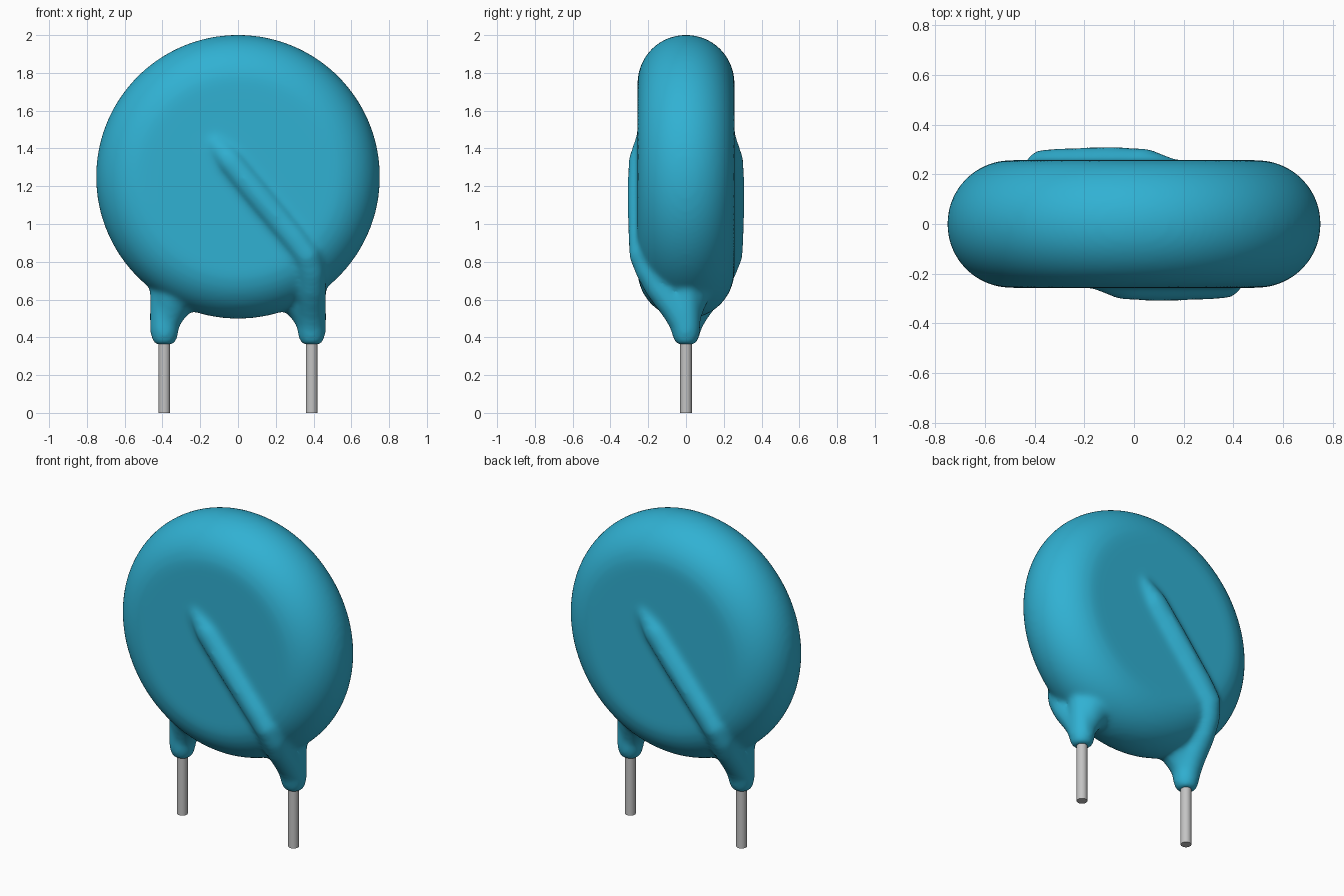
import bpy, bmesh, math
from mathutils import Matrix

cube = bpy.data.objects.get("Cube")
if cube:
    bpy.data.objects.remove(cube, do_unlink=True)


def material(name, rgb, metallic=0.0):
    m = bpy.data.materials.new(name)
    m.use_nodes = True
    m.diffuse_color = (*rgb, 1)
    bsdf = next(n for n in m.node_tree.nodes if n.type == 'BSDF_PRINCIPLED')
    bsdf.inputs["Base Color"].default_value = (*rgb, 1)
    return m


BLUE = material("blue coating", (0.030, 0.440, 0.650))
GREY = material("grey metal", (0.55, 0.55, 0.55))


def mesh_object(name, bm, mat):
    bmesh.ops.recalc_face_normals(bm, faces=bm.faces[:])
    me = bpy.data.meshes.new(name)
    bm.to_mesh(me)
    bm.free()
    me.materials.append(mat)
    ob = bpy.data.objects.new(name, me)
    bpy.context.collection.objects.link(ob)
    return ob


def select(obs):
    bpy.ops.object.select_all(action='DESELECT')
    for ob in obs:
        ob.select_set(True)
    bpy.context.view_layer.objects.active = obs[0]


def tube(name, points, side):
    """Round tube through (x, y, z, radius) points; side -1 turns it half round z."""
    cu = bpy.data.curves.new(name, 'CURVE')
    cu.dimensions = '3D'
    cu.bevel_depth = 1.0
    cu.bevel_resolution = 6
    cu.use_fill_caps = True
    sp = cu.splines.new('POLY')
    sp.points.add(len(points) - 1)
    for p, (x, y, z, r) in zip(sp.points, points):
        p.co = (x * side, y * side, z, 1)
        p.radius = r
    ob = bpy.data.objects.new(name, cu)
    bpy.context.collection.objects.link(ob)
    select([ob])
    bpy.ops.object.convert(target='MESH')
    return bpy.context.view_layer.objects.active


# Disc: pill-shaped half profile spun round the y axis
R, T, ZC = 0.752, 0.257, 1.25
bm = bmesh.new()
profile = [(0, -T)]
for i in range(25):
    a = -math.pi / 2 + math.pi * i / 24
    profile.append((R - T + T * math.cos(a), T * math.sin(a)))
profile.append((0, T))
verts = [bm.verts.new((x, y, ZC)) for x, y in profile]
edges = [bm.edges.new(pair) for pair in zip(verts, verts[1:])]
bmesh.ops.spin(bm, geom=verts + edges, cent=(0, 0, ZC), axis=(0, 1, 0),
               angle=2 * math.pi, steps=128)
bmesh.ops.remove_doubles(bm, verts=bm.verts[:], dist=1e-4)
body = mesh_object("coated_disc", bm, BLUE)

# Coated wire running over the face and down into the collar
r = 0.077
ridge = [(-0.20, -0.165, 1.52, 0.06), (-0.12, -0.205, 1.425, 0.07),
         (-0.04, -0.23, 1.33, r), (0.10, -0.234, 1.16, r),
         (0.30, -0.230, 0.92, r), (0.365, -0.225, 0.835, r),
         (0.386, -0.19, 0.75, r), (0.39, -0.14, 0.66, r),
         (0.39, -0.05, 0.54, r), (0.39, -0.01, 0.47, r), (0.39, 0, 0.43, r)]
collar = [(0.39, 0, 0.362, 0.052), (0.39, 0, 0.39, 0.068),
          (0.39, 0, 0.43, 0.077), (0.39, 0, 0.75, 0.077)]
shoulder = [(0.39, 0, 0.45, 0.065), (0.365, 0, 0.53, 0.09),
            (0.34, 0, 0.60, 0.12), (0.32, 0, 0.68, 0.12)]
parts = [body]
for side in (1, -1):
    for name, path in (("ridge", ridge), ("collar", collar), ("shoulder", shoulder)):
        parts.append(tube(name, path, side))

# Fuse the coating into one skin with soft fillets
select(parts)
bpy.ops.object.join()
body = bpy.context.view_layer.objects.active
body.name = "coated_disc"
rm = body.modifiers.new("fuse", 'REMESH')
rm.mode = 'VOXEL'
rm.voxel_size = 0.014
rm.use_smooth_shade = True
sm = body.modifiers.new("soften", 'SMOOTH')
sm.factor = 0.5
sm.iterations = 18
for m in ("fuse", "soften"):
    bpy.ops.object.modifier_apply(modifier=m)
body.data.materials.clear()
body.data.materials.append(BLUE)
for p in body.data.polygons:
    p.material_index = 0
    p.use_smooth = True

# Wire legs
for name, x in (("left_leg", 0.39), ("right_leg", -0.39)):
    bm = bmesh.new()
    bmesh.ops.create_cone(bm, cap_ends=True, segments=32, radius1=0.031, radius2=0.031,
                          depth=0.46, matrix=Matrix.Translation((x, 0, 0.23)))
    leg = mesh_object(name, bm, GREY)
    select([leg])
    bpy.ops.object.shade_smooth_by_angle(angle=math.radians(40))
